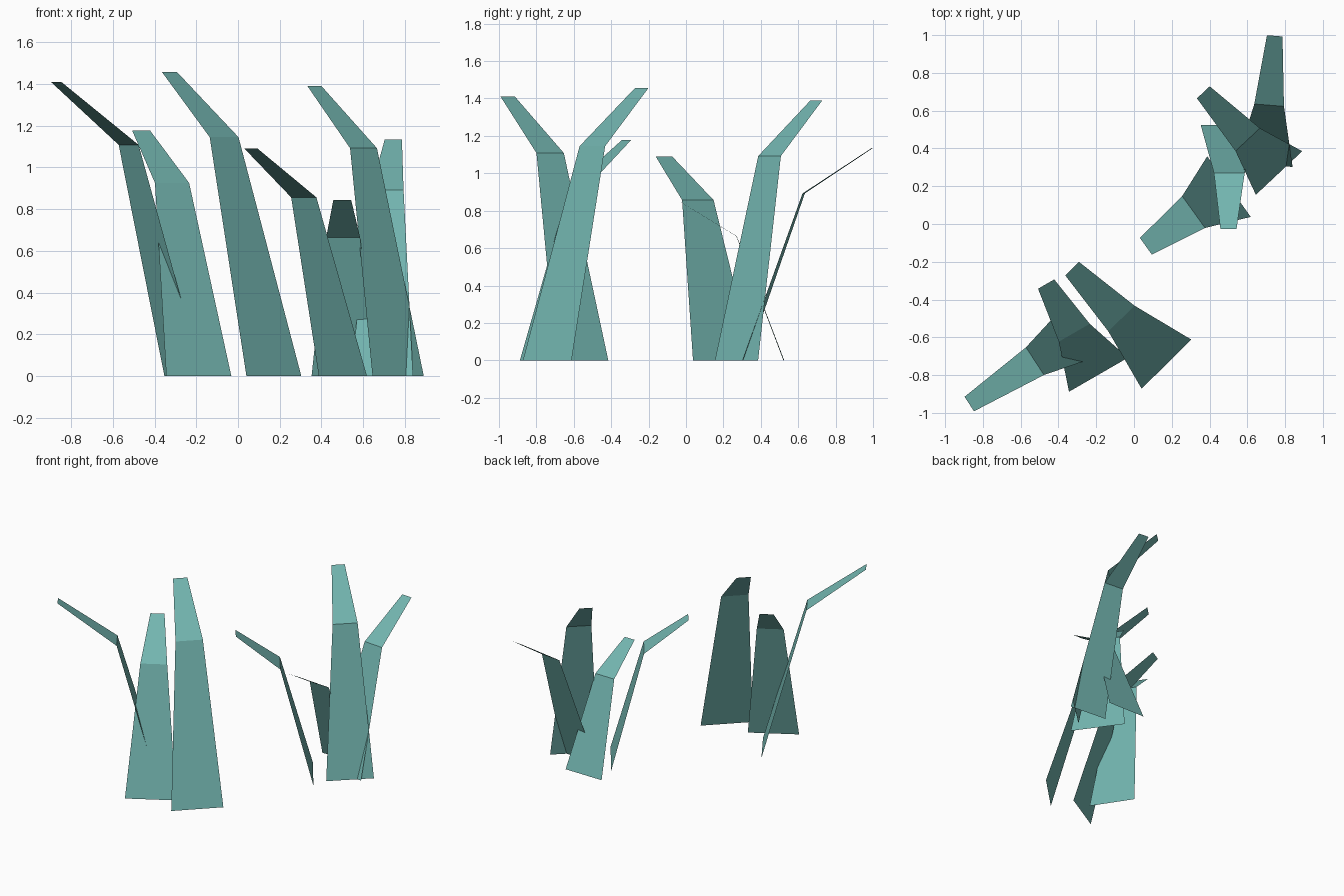
import bpy
import bmesh
from mathutils import Vector

if "Cube" in bpy.data.objects:
    bpy.data.objects.remove(bpy.data.objects["Cube"])

teal = bpy.data.materials.new("teal_green")
teal.diffuse_color = (0.17, 0.46, 0.43, 1.0)
teal.use_nodes = True
teal.node_tree.nodes["Principled BSDF"].inputs["Base Color"].default_value = teal.diffuse_color


def make_blade(name, root, tip, bend, width, height):
    """Flat tapering leaf: a steep lower panel and a bent-over tip panel."""
    root, tip = Vector(root), Vector(tip)
    lean = tip - root
    side = Vector((lean.y, -lean.x)).normalized() * width / 2
    bm = bmesh.new()
    rows = []
    # (share of lean, share of width, share of height) at root, bend and tip
    for along, taper, rise in ((0, 1, 0), (bend, 0.525, 0.786), (1, 0.275, 1)):
        c = root + lean * along
        rows.append([bm.verts.new((*(c + side * s * taper), height * rise))
                     for s in (-1, 1)])
    for low, high in zip(rows, rows[1:]):
        bm.faces.new((low[0], high[0], high[1], low[1]))
    # Upper faces look up towards the sky
    bm.normal_update()
    for f in bm.faces:
        if f.normal.z < 0:
            f.normal_flip()
    mesh = bpy.data.meshes.new(name)
    bm.to_mesh(mesh)
    bm.free()
    mesh.materials.append(teal)
    bpy.context.collection.objects.link(bpy.data.objects.new(name, mesh))


# Front clump of grass
make_blade("front_tall_blade", (0.172, -0.742), (-0.328, -0.236), 0.477, 0.370, 1.457)
make_blade("front_middle_blade", (-0.188, -0.798), (-0.465, -0.318), 0.463, 0.360, 1.178)
make_blade("front_outer_blade", (-0.262, -0.555), (-0.872, -0.953), 0.430, 0.333, 1.41)

# Rear clump of grass
make_blade("rear_tall_blade", (0.768, 0.270), (0.367, 0.697), 0.414, 0.337, 1.39)
make_blade("rear_left_blade", (0.503, 0.198), (0.063, -0.118), 0.426, 0.395, 1.09)
make_blade("rear_short_blade", (0.508, 0.523), (0.500, -0.027), 0.460, 0.310, 0.845)
make_blade("rear_back_blade", (0.690, 0.314), (0.745, 0.996), 0.462, 0.300, 1.135)
